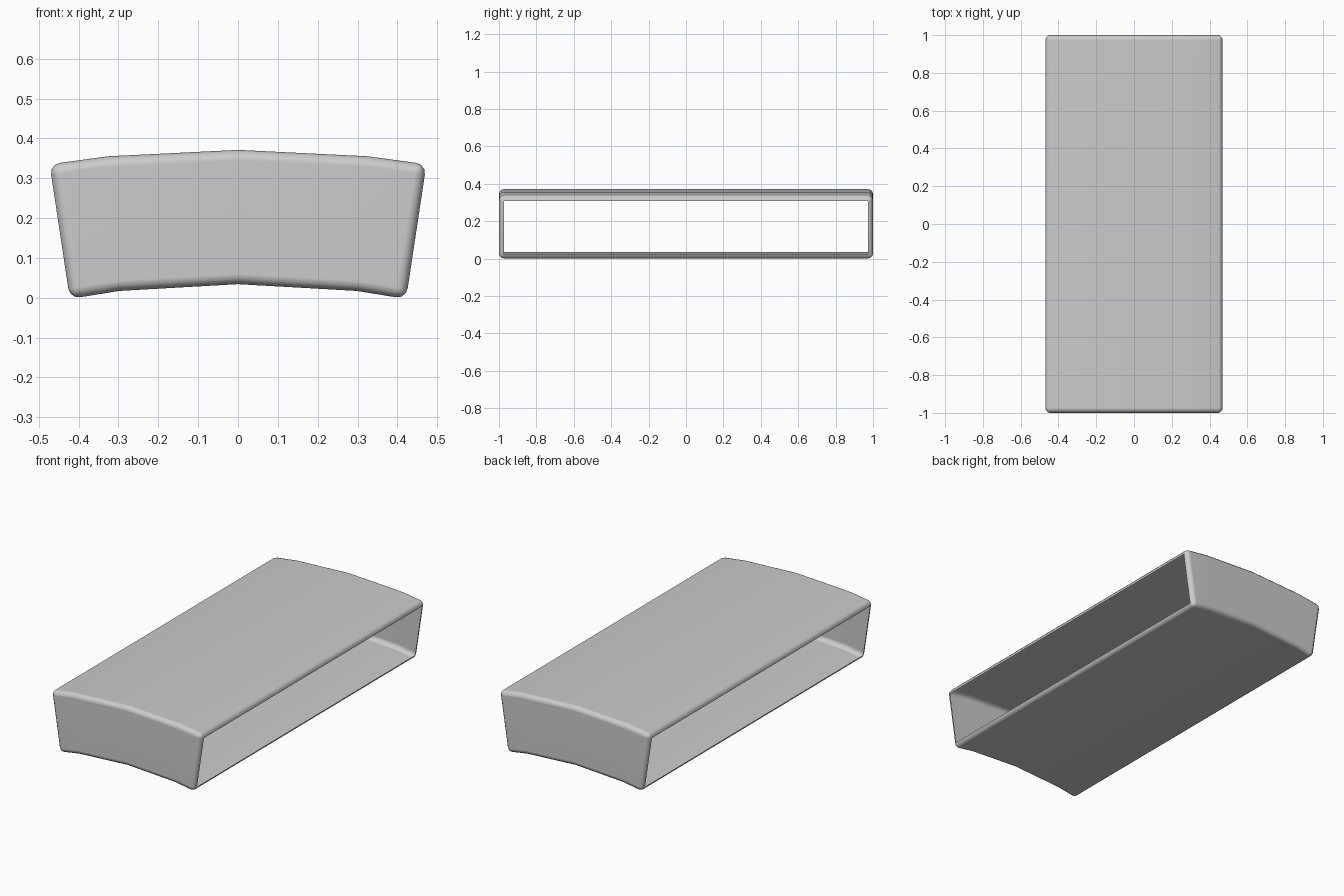
import bpy, bmesh

if "Cube" in bpy.data.objects:
    bpy.data.objects.remove(bpy.data.objects["Cube"])

# Arched cross-section (x, z), one column per pair, left to right
half_top = [(0.473, 0.335), (0.325, 0.355), (0, 0.371)]
half_low = [(0.422, -0.003), (0.298, 0.017), (0, 0.034)]

def mirrored(half):
    return [(-x, z) for x, z in half] + [p for p in half[-2::-1]]

top, low = mirrored(half_top), mirrored(half_low)
bm = bmesh.new()

def row(points, y):
    return [bm.verts.new((x, y, z)) for x, z in points]

# Closed arched block
loops = [row(low, -1), row(low, 1), row(top, 1), row(top, -1)]
for a, b in zip(loops, loops[1:] + loops[:1]):
    for i in range(len(top) - 1):
        bm.faces.new((a[i], a[i + 1], b[i + 1], b[i]))
for i in (0, -1):
    bm.faces.new([loop[i] for loop in loops])
bmesh.ops.recalc_face_normals(bm, faces=bm.faces)

# Round all the outer edges
sharp = [e for e in bm.edges if e.calc_face_angle() > 0.6]
bmesh.ops.bevel(bm, geom=sharp, offset=0.026, segments=3, profile=0.5,
                affect='EDGES', clamp_overlap=True)

# Open both long sides, leaving the rounded rims
bm.normal_update()
sides = [f for f in bm.faces if abs(f.normal.x) > 0.97 and f.calc_area() > 0.3]
bmesh.ops.delete(bm, geom=sides, context='FACES')

mesh = bpy.data.meshes.new("arched_sleeve")
bm.to_mesh(mesh)
bm.free()
sleeve = bpy.data.objects.new("arched_sleeve", mesh)
bpy.context.collection.objects.link(sleeve)
bpy.context.view_layer.objects.active = sleeve
sleeve.select_set(True)
bpy.ops.object.shade_smooth()

# Keep broad faces flat-looking while the rims shade round
weighted = sleeve.modifiers.new("weighted_normals", 'WEIGHTED_NORMAL')
weighted.keep_sharp = True
